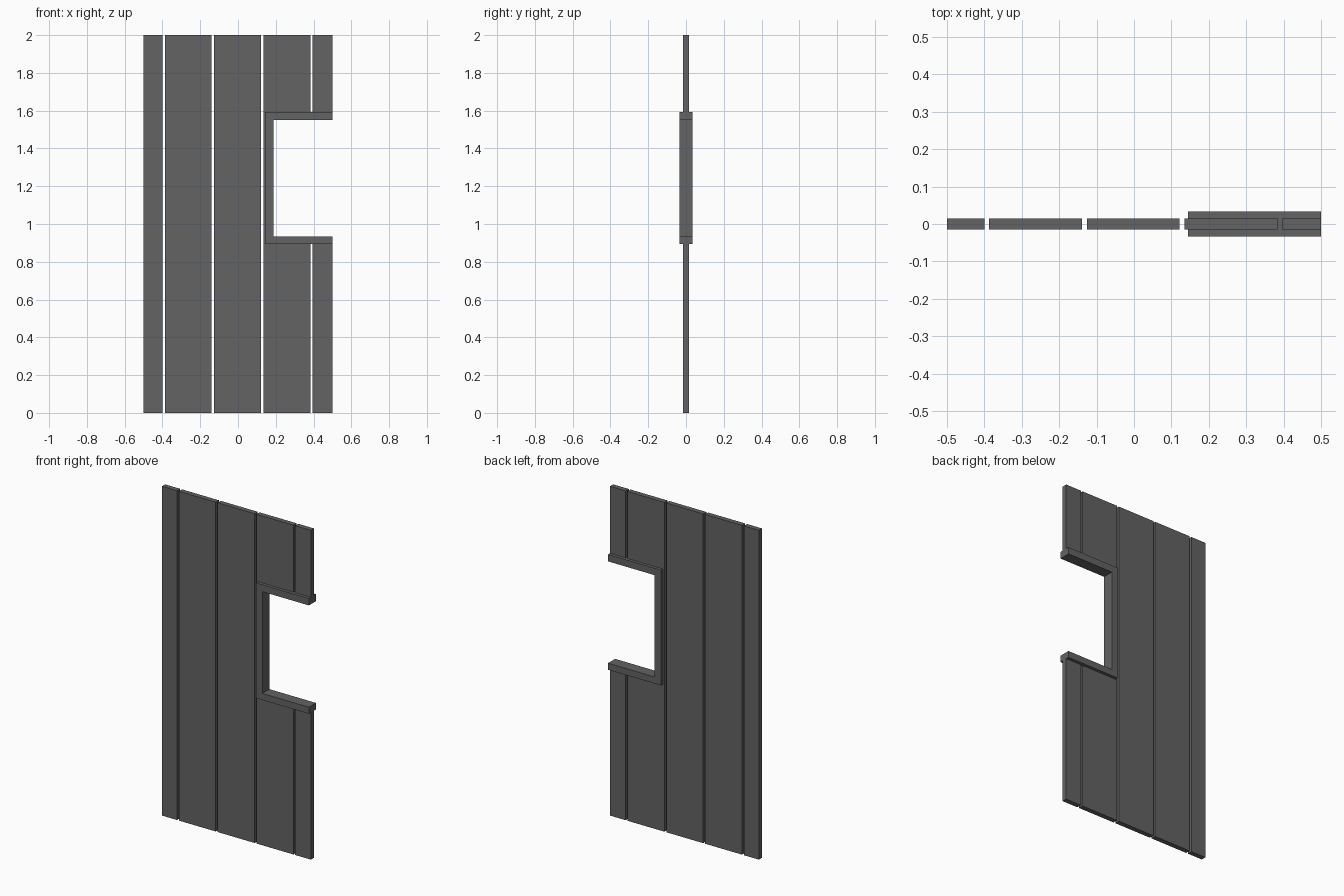
import bpy, bmesh

if "Cube" in bpy.data.objects:
    bpy.data.objects.remove(bpy.data.objects["Cube"])

# Single dark grey for the whole panel
grey = bpy.data.materials.new("dark grey metal")
grey.diffuse_color = (0.125, 0.125, 0.125, 1.0)
grey.use_nodes = True
grey.node_tree.nodes["Principled BSDF"].inputs["Base Color"].default_value = grey.diffuse_color


def plate(name, outline, half):
    """Extrude an (x, z) outline symmetrically about y = 0."""
    bm = bmesh.new()
    face = bm.faces.new([bm.verts.new((x, -half, z)) for x, z in outline])
    res = bmesh.ops.extrude_face_region(bm, geom=[face], use_keep_orig=True)
    verts = [g for g in res["geom"] if isinstance(g, bmesh.types.BMVert)]
    bmesh.ops.translate(bm, verts=verts, vec=(0, 2 * half, 0))
    bmesh.ops.recalc_face_normals(bm, faces=bm.faces)
    mesh = bpy.data.meshes.new(name)
    bm.to_mesh(mesh)
    bm.free()
    mesh.materials.append(grey)
    obj = bpy.data.objects.new(name, mesh)
    bpy.context.collection.objects.link(obj)
    return obj


def rect(x0, x1, z0, z1):
    return [(x0, z0), (x1, z0), (x1, z1), (x0, z1)]


def notch(x_out, x_in, x_end, z0, z1, z2, z3):
    """C-shaped outline, open toward +x."""
    return [(x_out, z0), (x_end, z0), (x_end, z1), (x_in, z1),
            (x_in, z2), (x_end, z2), (x_end, z3), (x_out, z3)]


PLANK = 0.015   # half thickness of planks
FRAME = 0.034   # half thickness of window frame
CUT_LOW, CUT_HIGH = 0.912, 1.572

# Full-height planks
for i, (x0, x1) in enumerate([(-0.5, -0.4), (-0.387, -0.139), (-0.126, 0.122)]):
    plate(f"plank_{i + 1}", rect(x0, x1, 0, 2), PLANK)

# Plank notched around the window opening
plate("notched_plank", notch(0.135, 0.165, 0.383, 0, CUT_LOW, CUT_HIGH, 2), PLANK)

# Narrow edge plank, split by the opening
plate("edge_plank_lower", rect(0.395, 0.5, 0, CUT_LOW), PLANK)
plate("edge_plank_upper", rect(0.395, 0.5, CUT_HIGH, 2), PLANK)

# Three-sided window frame
plate("window_frame", notch(0.144, 0.187, 0.5, 0.893, 0.933, 1.551, 1.593), FRAME)
